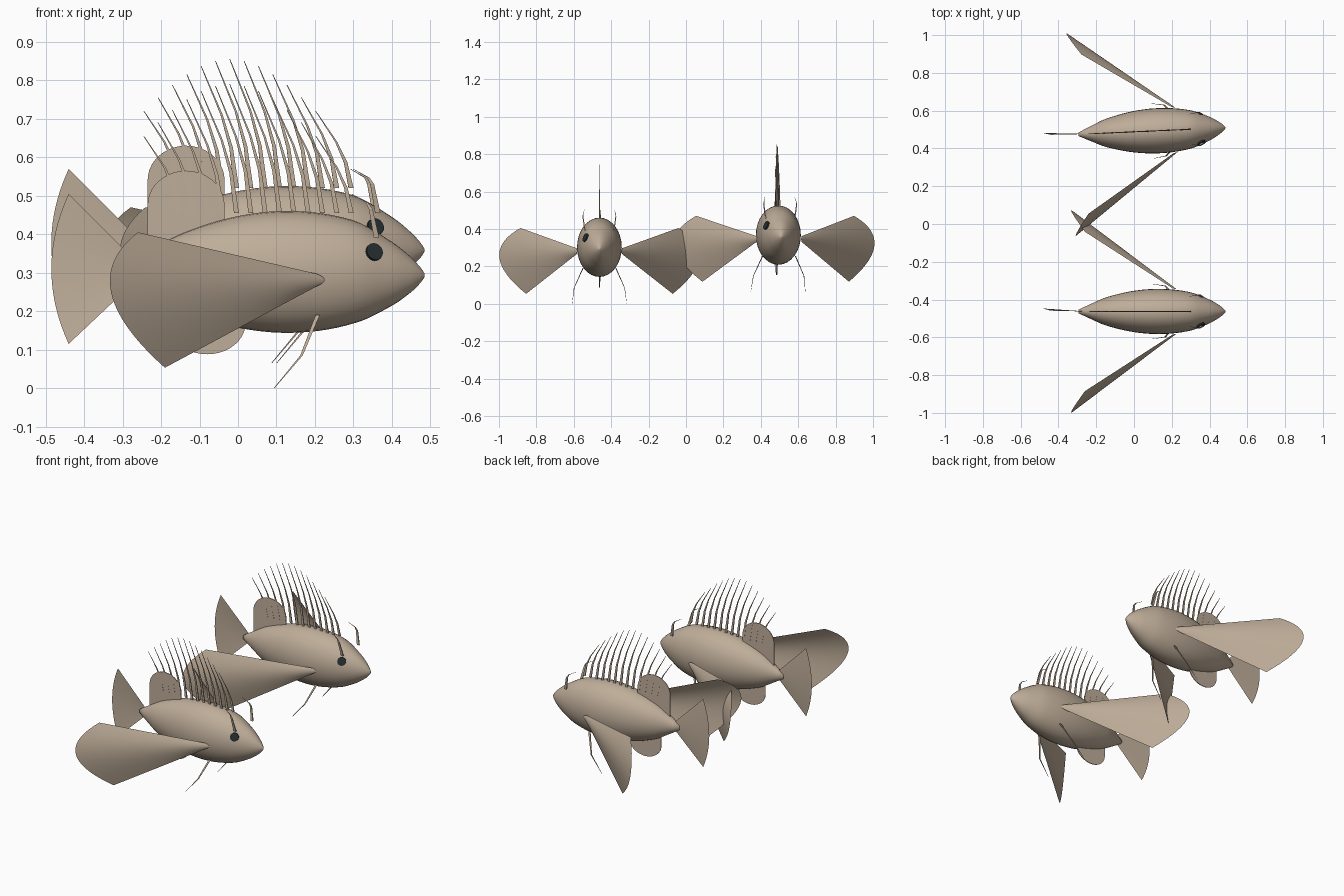
import bpy, bmesh, math
from mathutils import Vector

if "Cube" in bpy.data.objects:
    bpy.data.objects.remove(bpy.data.objects["Cube"])


def material(name, rgb):
    m = bpy.data.materials.new(name)
    m.diffuse_color = (*rgb, 1)
    m.use_nodes = True
    m.node_tree.nodes["Principled BSDF"].inputs["Base Color"].default_value = m.diffuse_color
    return m


TAN = material("tan_skin", (0.52, 0.42, 0.32))
DARK = material("dark_eye", (0.018, 0.028, 0.031))
parts = []


def finish(name, bm, mat=TAN, smooth=True, recalc=True):
    if recalc:
        bmesh.ops.recalc_face_normals(bm, faces=bm.faces)
    me = bpy.data.meshes.new(name)
    bm.to_mesh(me)
    bm.free()
    me.materials.append(mat)
    ob = bpy.data.objects.new(name, me)
    bpy.context.collection.objects.link(ob)
    if smooth:
        me.shade_smooth()
    parts.append(ob)
    return ob


def loft(bm, rings, closed=True):
    """Skin a list of point rings with quads."""
    vs = [[bm.verts.new(p) for p in r] for r in rings]
    n = len(vs[0])
    for a, b in zip(vs, vs[1:]):
        for i in range(n if closed else n - 1):
            j = (i + 1) % n
            bm.faces.new((a[i], a[j], b[j], b[i]))
    return vs


def smooth_at(keys, x):
    """Catmull-Rom value through (x, value) keys."""
    for i in range(len(keys) - 1):
        (x0, a), (x1, b) = keys[i], keys[i + 1]
        if x <= x1 or i == len(keys) - 2:
            p, q = keys[max(i - 1, 0)], keys[min(i + 2, len(keys) - 1)]
            t, d = (x - x0) / (x1 - x0), x1 - x0
            ma = (b - p[1]) / (x1 - p[0]) * d
            mb = (q[1] - a) / (q[0] - x0) * d
            return ((2*t**3 - 3*t*t + 1) * a + (t**3 - 2*t*t + t) * ma
                    + (3*t*t - 2*t**3) * b + (t**3 - t*t) * mb)


# Body half height along its length
PROFILE = [(-0.295, 0.012), (-0.22, 0.058), (-0.15, 0.098), (0, 0.145), (0.15, 0.158),
           (0.3, 0.134), (0.4, 0.083), (0.45, 0.045), (0.475, 0.019), (0.485, 0.004)]
CZ, RATIO = 0.302, 0.755


def centre_z(x):
    return CZ - 0.009 * max(0, (x - 0.3) / 0.185)


def make_body():
    bm = bmesh.new()
    rings, steps, n = [], 40, 32
    for k in range(steps + 1):
        x = -0.295 + 0.78 * math.sin(math.pi / 2 * k / steps)
        h = smooth_at(PROFILE, x)
        rings.append([(x, RATIO * h * math.cos(2 * math.pi * i / n),
                       centre_z(x) + h * math.sin(2 * math.pi * i / n)) for i in range(n)])
    vs = loft(bm, rings)
    bm.faces.new(vs[0])
    bm.faces.new(vs[-1])
    finish("body", bm)


def make_fan(name, inner, outer, n=20, m=8):
    """Cupped fan: each edge is a curve through three points."""
    def curve(pts, s):
        a, b, c = (Vector(p) for p in pts)
        return a * (s * (s - 1) / 2) + b * (1 - s * s) + c * (s * (s + 1) / 2)
    rings = []
    for k in range(m + 1):
        t = k / m
        rings.append([curve(inner, -1 + 2 * i / n).lerp(curve(outer, -1 + 2 * i / n), t)
                      for i in range(n + 1)])
    bm = bmesh.new()
    loft(bm, rings, closed=False)
    finish(name, bm)


def make_plate(name, outline):
    """Thin upright fin from an x-z outline."""
    bm = bmesh.new()
    sides = [[bm.verts.new((x, y, z)) for x, z in outline] for y in (-0.002, 0.002)]
    n = len(outline)
    for s in sides:
        bm.faces.new(s)
    for i in range(n):
        j = (i + 1) % n
        bm.faces.new((sides[0][i], sides[0][j], sides[1][j], sides[1][i]))
    finish(name, bm, smooth=False)


def make_ray(bm, pts, w0, w1, depth=0.5):
    """Tapered four-sided ray along a path."""
    rings = []
    for k, p in enumerate(pts):
        w = (w0 + (w1 - w0) * k / (len(pts) - 1)) / 2
        d = w * depth
        x, y, z = p
        rings.append([(x - w, y - d, z), (x + w, y - d, z), (x + w, y + d, z), (x - w, y + d, z)])
    vs = loft(bm, rings)
    bm.faces.new(vs[0])
    bm.faces.new(vs[-1])


def make_fish():
    make_body()

    # Tail fan, slightly cupped sideways
    make_fan("tail_fin", [(-0.27, 0, 0.335), (-0.25, 0, CZ), (-0.27, 0, 0.275)],
             [(-0.44, 0.004, 0.505), (-0.485, 0.016, 0.31), (-0.44, 0.004, 0.115)])

    # Soft dorsal and anal fins
    arc = [math.pi * i / 20 for i in range(21)]
    make_plate("soft_dorsal_fin", [(-0.035, 0.38)] +
               [(-0.135 + 0.1 * math.cos(a), 0.475 + 0.09 * math.sin(a)) for a in arc] +
               [(-0.235, 0.345)])
    make_plate("anal_fin", [(0.04, 0.2)] +
               [(-0.08 + 0.1 * math.cos(a), 0.17 - 0.082 * math.sin(a)) for a in arc] +
               [(-0.18, 0.25)])

    # Row of dorsal spines, tallest in the middle
    bm = bmesh.new()
    for i in range(13):
        t = i / 12
        x, h = -0.153 + 0.447 * t, 0.2 + 0.135 * math.sin(math.pi * t)
        make_ray(bm, [(x - 0.092 * u ** 1.7, 0, 0.455 + h * u) for u in (0, 0.33, 0.6, 1)],
                 0.013, 0.002)
    finish("dorsal_spines", bm, smooth=False)

    for side, label in ((-1, "right"), (1, "left")):
        # Wide pectoral fan
        make_fan(label + "_pectoral_fin",
                 [(0.205, side * 0.122, 0.297), (0.225, side * 0.118, 0.281), (0.205, side * 0.122, 0.265)],
                 [(-0.26, side * 0.422, 0.405), (-0.33, side * 0.535, 0.25), (-0.19, side * 0.392, 0.053)])
        # Pelvic ray
        bm = bmesh.new()
        make_ray(bm, [(0.207, side * 0.088, 0.19), (0.165, side * 0.135, 0.085),
                      (0.094, side * 0.146, 0.0)], 0.011, 0.002)
        finish(label + "_pelvic_ray", bm, smooth=False)
        # Brow feeler
        bm = bmesh.new()
        make_ray(bm, [(0.36, side * 0.077, 0.39), (0.345, side * 0.088, 0.465),
                      (0.335, side * 0.086, 0.482), (0.295, side * 0.08, 0.505)], 0.014, 0.002)
        finish(label + "_brow_feeler", bm, smooth=False)

    # Eye disc lying on the cheek
    ex, ez = 0.353, 0.353
    h = smooth_at(PROFILE, ex)
    dz = ez - centre_z(ex)
    y = -RATIO * math.sqrt(h * h - dz * dz)
    slope = (smooth_at(PROFILE, ex + 0.01) - smooth_at(PROFILE, ex - 0.01)) / 0.02
    normal = Vector((-slope * h, y / RATIO ** 2, dz)).normalized()
    bm = bmesh.new()
    bmesh.ops.create_cone(bm, cap_ends=True, segments=16, radius1=0.023, radius2=0.023, depth=0.009)
    rot = Vector((0, 0, 1)).rotation_difference(normal).to_matrix()
    for v in bm.verts:
        v.co = rot @ v.co + Vector((ex, y, ez)) + normal * 0.002
    finish("eye", bm, DARK, smooth=False)


make_fish()

# Two fish swimming side by side, the second turned and raised a little
for ob in list(parts):
    twin = ob.copy()
    bpy.context.collection.objects.link(twin)
    twin.name = "second_" + ob.name
    twin.location = (0, 0.488, 0.065)
    twin.rotation_euler = (0, 0, 0.045)
    ob.name = "first_" + ob.name
    ob.location = (0, -0.463, 0)
